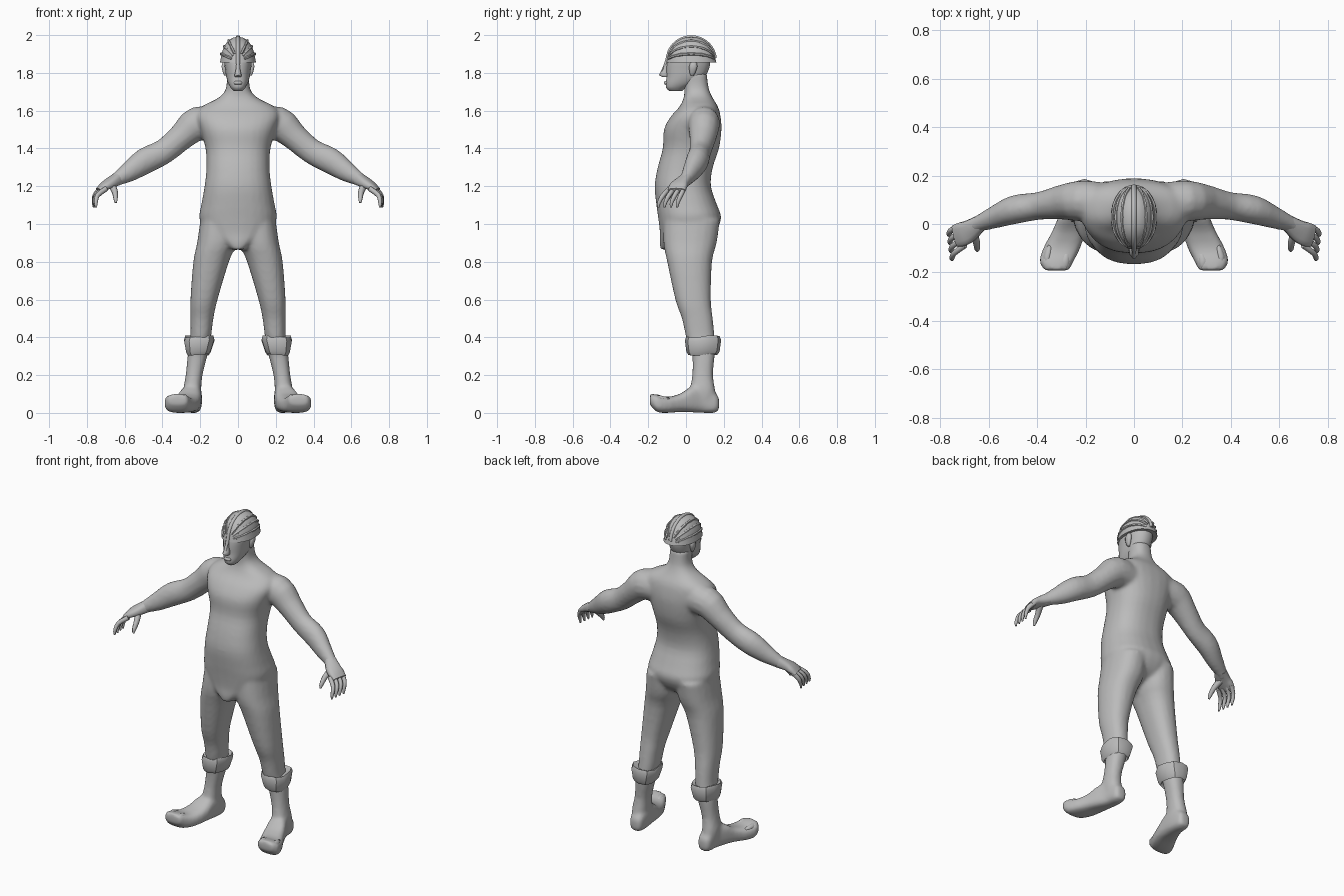
import bpy, bmesh, math
from mathutils import Vector

mat = bpy.data.materials.new("plain grey")
mat.diffuse_color = (0.5, 0.5, 0.5, 1)


def make(name, bm, smooth=True, angle=None):
    bmesh.ops.recalc_face_normals(bm, faces=bm.faces[:])
    me = bpy.data.meshes.new(name)
    bm.to_mesh(me)
    bm.free()
    me.materials.append(mat)
    for p in me.polygons:
        p.use_smooth = smooth
    ob = bpy.data.objects.new(name, me)
    bpy.context.collection.objects.link(ob)
    if angle:
        bpy.context.view_layer.objects.active = ob
        ob.select_set(True)
        bpy.ops.object.shade_smooth_by_angle(angle=math.radians(angle))
        ob.select_set(False)
    return ob


def refine(rows, k):
    # Catmull-Rom interpolation of section parameters
    out = []
    for i in range(len(rows) - 1):
        a, b, c, d = (rows[max(0, min(len(rows) - 1, i + o))] for o in (-1, 0, 1, 2))
        for s in range(k):
            t = s / k
            out.append([0.5 * (2 * q + (r - p) * t + (2 * p - 5 * q + 4 * r - u) * t * t
                               + (3 * q - p - 3 * r + u) * t ** 3)
                        for p, q, r, u in zip(a, b, c, d)])
    return out + [list(rows[-1])]


def unit_ring(n, e):
    pw = 2 / e
    pts = []
    for i in range(n):
        a = 2 * math.pi * (i + 0.5) / n
        c, s = math.cos(a), math.sin(a)
        pts.append((math.copysign(abs(c) ** pw, c), math.copysign(abs(s) ** pw, s)))
    return pts


def skin(bm, rings):
    vs = [[bm.verts.new(p) for p in r] for r in rings]
    n = len(vs[0])
    for a, b in zip(vs, vs[1:]):
        for i in range(n):
            bm.faces.new((a[i], a[(i + 1) % n], b[(i + 1) % n], b[i]))
    bm.faces.new(vs[0])
    bm.faces.new(vs[-1])


def loft(bm, rows, axis="z", sx=1, n=20, e=2.3, k=3):
    # rows: position along axis, x0, x1, then low/high of the remaining axis
    rings = []
    for h, x0, x1, a, b in refine(rows, k):
        ring = []
        for u, v in unit_ring(n, e):
            x = sx * ((x0 + x1) / 2 + u * (x1 - x0) / 2)
            w = (a + b) / 2 + v * (b - a) / 2
            ring.append((x, w, h) if axis == "z" else (x, h, w))
        rings.append(ring)
    skin(bm, rings)


def tube(bm, rows, sx=1, n=14, e=2.0, k=3):
    # rows: x, y, z, radius up, radius sideways
    rows = refine(rows, k)
    pts = [Vector(r[:3]) for r in rows]
    rings = []
    for i, r in enumerate(rows):
        d = (pts[min(i + 1, len(pts) - 1)] - pts[max(i - 1, 0)]).normalized()
        side = d.cross(Vector((0, 0, 1)))
        if side.length < 0.05:
            side = Vector((1, 0, 0))
        side.normalize()
        up = side.cross(d)
        ring = [pts[i] + side * u * r[4] + up * v * r[3] for u, v in unit_ring(n, e)]
        rings.append([(sx * p.x, p.y, p.z) for p in ring])
    skin(bm, rings)


def sym(rows):
    return [(z, -w, w, f, b) for z, w, f, b in rows]


# Body: torso with neck, legs, feet and arms fused into one smooth skin
bm = bmesh.new()
loft(bm, sym([(.865, .04, -.135, .02), (.90, .09, -.14, .08), (.95, .17, -.138, .15),
              (1.03, .205, -.147, .187), (1.1, .195, -.157, .165), (1.2, .177, -.166, .132),
              (1.3, .167, -.15, .142), (1.4, .172, -.123, .175), (1.5, .2, -.117, .188),
              (1.57, .22, -.08, .183), (1.62, .195, -.035, .17), (1.67, .10, -.012, .14),
              (1.72, .063, -.01, .12), (1.8, .06, -.02, .11)]), n=28, e=2.4)
for s in (1, -1):
    loft(bm, [(1.02, .0, .2, -.12, .18), (.9, .008, .217, -.12, .163), (.8, .048, .237, -.10, .138),
              (.6, .108, .252, -.057, .132), (.5, .13, .252, -.022, .142), (.4, .143, .252, .0, .152),
              (.35, .155, .26, .02, .155), (.3, .163, .267, .033, .152), (.2, .188, .277, .033, .143),
              (.12, .195, .29, .02, .155), (.06, .2, .285, .02, .16)], sx=s)
    loft(bm, [(.175, .205, .265, .015, .08), (.15, .195, .278, .0, .11), (.09, .19, .287, .0, .14),
              (.03, .193, .312, .003, .14), (-.03, .2, .338, .005, .102), (-.10, .222, .375, .0, .085),
              (-.155, .25, .39, .005, .098), (-.192, .268, .37, .045, .10)], axis="y", sx=s, e=3)
    tube(bm, [(.10, .09, 1.53, .085, .08), (.215, .095, 1.53, .092, .085), (.295, .09, 1.465, .073, .073),
              (.39, .075, 1.385, .067, .058), (.49, .06, 1.335, .070, .060), (.57, .03, 1.28, .056, .048),
              (.645, .0, 1.235, .036, .034), (.67, -.015, 1.22, .032, .036)], sx=s)
body = make("body", bm)
rm = body.modifiers.new("fuse", "REMESH")
rm.mode = "VOXEL"
rm.voxel_size = 0.011
rm.use_smooth_shade = True
sm = body.modifiers.new("soften", "SMOOTH")
sm.factor = 0.5
sm.iterations = 6

for s, label in ((1, "left"), (-1, "right")):
    # Hand: palm, four curled fingers and a thumb
    bm = bmesh.new()
    tube(bm, [(.635, .005, 1.24, .034, .033), (.68, -.028, 1.215, .027, .045),
              (.71, -.042, 1.198, .022, .050), (.738, -.05, 1.178, .014, .046)], sx=s, e=2.6)
    for i in range(4):
        tube(bm, [(.728 - .010 * i, -.010 - .026 * i, 1.187, .014, .013),
                  (.758 - .005 * i, -.028 - .031 * i, 1.152, .013, .012),
                  (.764 - .004 * i, -.043 - .033 * i, 1.115, .010, .010),
                  (.763 - .004 * i, -.047 - .033 * i, 1.087, .005, .005)], sx=s, n=8)
    tube(bm, [(.668, -.03, 1.208, .02, .02), (.652, -.07, 1.17, .017, .016),
              (.648, -.10, 1.135, .013, .012), (.647, -.11, 1.112, .006, .006)], sx=s, n=8)
    make(label + "_hand", bm, angle=50)

    # Rolled trouser cuff, few-sided and flared
    bm = bmesh.new()
    loft(bm, [(.335, .165, .255, .03, .155), (.308, .153, .268, .012, .168), (.325, .142, .277, .002, .178),
              (.385, .122, .288, -.006, .186), (.405, .128, .28, .002, .178), (.392, .15, .25, .01, .15)],
         sx=s, n=10, e=2.4, k=1)
    for v in bm.verts:
        v.co.z += 0.08 * (abs(v.co.x) - .2) * (1 if v.co.y > .09 else -1)
    make(label + "_trouser_cuff", bm, angle=35)

    # Toes: small bumps at the front of the foot
    bm = bmesh.new()
    for i, (x, y, r) in enumerate([(.285, -.168, .024), (.325, -.163, .019), (.358, -.150, .018)]):
        tube(bm, [(s * (x - .012), y + .06, .07, .01, .01), (s * x, y + .015, .075, r, r),
                  (s * x, y - .018, .078, r * .6, r * .6)], n=8, k=2)
    make(label + "_toes", bm)

    # Ear
    bm = bmesh.new()
    loft(bm, [(1.785, .060, .072, .025, .04), (1.80, .06, .08, .018, .05),
              (1.835, .06, .088, .015, .062), (1.86, .06, .08, .025, .055)], sx=s, n=8, k=2)
    make(label + "_ear", bm)

# Head with jaw
bm = bmesh.new()
loft(bm, sym([(1.703, .022, -.088, -.02), (1.72, .038, -.105, .0), (1.745, .052, -.108, .05),
              (1.78, .063, -.104, .10), (1.82, .069, -.104, .122), (1.86, .074, -.100, .13),
              (1.92, .073, -.085, .125), (1.97, .045, -.04, .08)]), n=20, e=2.3)
make("head", bm)

# Nose and lips
bm = bmesh.new()
loft(bm, sym([(1.778, .016, -.125, -.09), (1.788, .02, -.14, -.09), (1.82, .012, -.125, -.09),
              (1.855, .009, -.11, -.09)]), n=8, k=2)
loft(bm, sym([(1.738, .018, -.112, -.09), (1.747, .025, -.118, -.09), (1.756, .018, -.114, -.09)]), n=8, k=2)
make("nose_and_lips", bm)

# Domed cap of hair with a slightly flared rim
C, RX, RY, RZ = Vector((0, .028, 1.86)), .092, .128, .130
bm = bmesh.new()
rows = [(1.862, .07, -.08, .13), (1.856, .096, -.104, .162)]
for i in range(1, 9):
    t = math.radians(i * 10.9)
    c = math.cos(t) ** 0.9
    rows.append((C.z + RZ * math.sin(t), RX * c, C.y - RY * c, C.y + RY * c))
loft(bm, sym(rows), n=24, e=2.1, k=1)
make("hair_cap", bm, angle=50)

# Braided rows running front to back over the cap
bm = bmesh.new()
for a in (-72, -52, -32, 32, 52, 72):
    A = math.radians(a)
    path = []
    for j in range(11):
        t = math.radians(22 + j * 13.6)
        r = .0065 + .002 * (j % 2)
        path.append((RX * 1.01 * math.sin(A) * math.sin(t), C.y - RY * math.cos(t),
                     C.z + RZ * math.cos(A) * math.sin(t), r, r))
    tube(bm, path, n=6, k=2)
make("side_braids", bm, angle=50)

# Central ridge that hangs down the face to the nose
bm = bmesh.new()
path = [(0, -.138, 1.785, .006, .008), (0, -.118, 1.825, .007, .009)]
for j in range(10):
    t = math.radians(5 + j * 18.5)
    path.append((0, C.y - RY * math.cos(t), C.z + RZ * math.sin(t), .010, .011))
tube(bm, path, n=8, k=2)
make("central_ridge", bm, angle=50)
